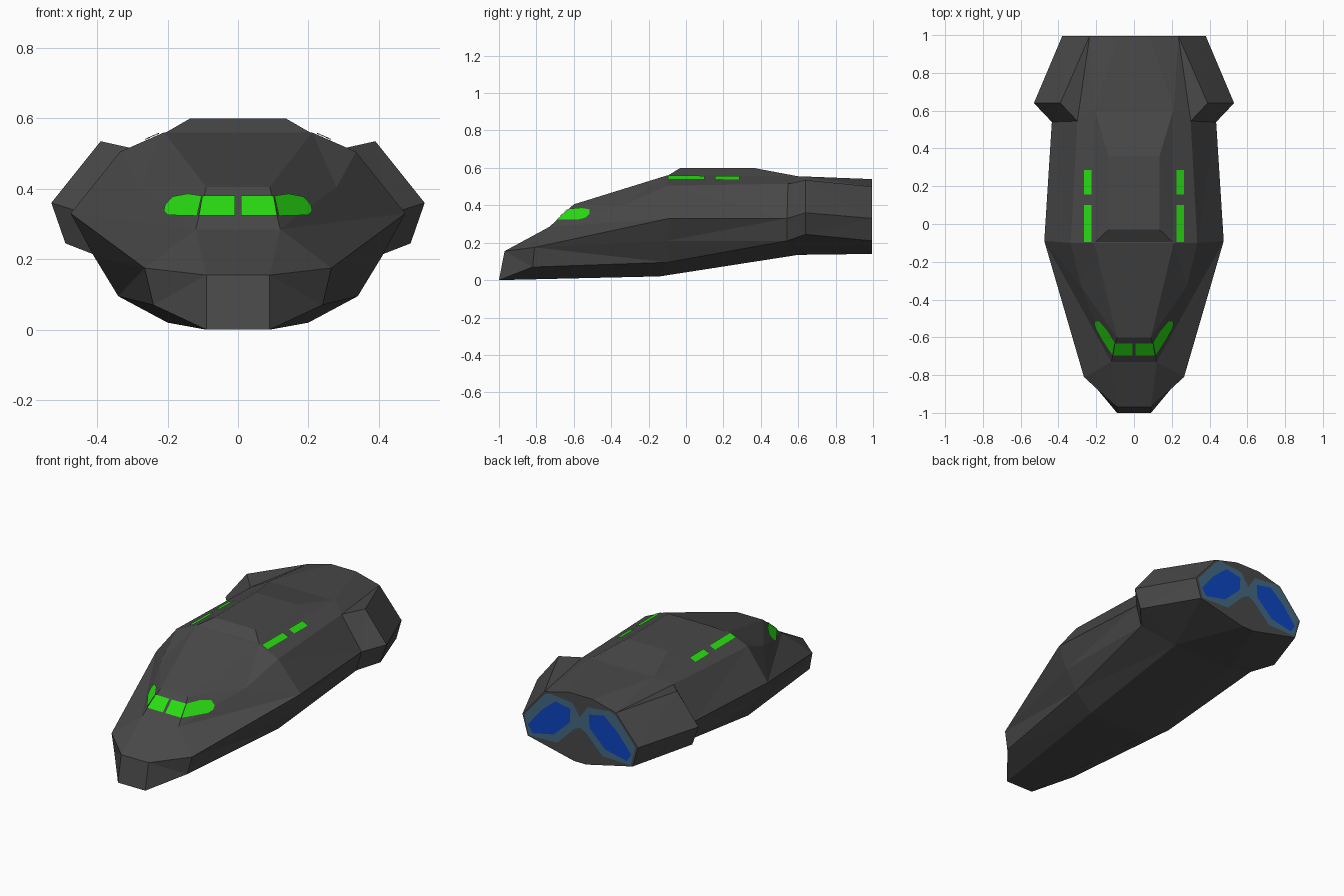
import bpy, bmesh
from mathutils import Vector
from mathutils.bvhtree import BVHTree

if "Cube" in bpy.data.objects:
    bpy.data.objects.remove(bpy.data.objects["Cube"])


def material(name, rgb):
    m = bpy.data.materials.new(name)
    m.diffuse_color = (*rgb, 1)
    m.use_nodes = True
    m.node_tree.nodes["Principled BSDF"].inputs["Base Color"].default_value = m.diffuse_color
    return m


GREY = material("dark grey hull", (0.065, 0.065, 0.065))
GREEN = material("green lights", (0.022, 0.72, 0.006))
TEAL = material("slate blue glow", (0.055, 0.14, 0.22))
BLUE = material("blue engine core", (0.004, 0.06, 0.52))


def finish(name, bm, mat):
    me = bpy.data.meshes.new(name)
    bm.to_mesh(me)
    me.materials.append(mat)
    ob = bpy.data.objects.new(name, me)
    bpy.context.collection.objects.link(ob)
    return ob


def mirror(pts):
    return [(-p[0], *p[1:]) for p in pts]


# Hull: lengthwise lines of the right half, front to back
keel = [(.09, -1, 0), (.2, -.14, .02), (.2, .6, .135), (.04, .995, .14)]
chine = [(.09, -1, 0), (.24, -.82, .07), (.34, -.1, .095),
         (.4, .54, .21), (.49, .64, .245), (.345, .995, .21)]
wide = [(.09, -.97, .155), (.265, -.81, .175), (.475, -.09, .33),
        (.435, .54, .33), (.53, .64, .36), (.38, .995, .33)]
mid = wide[:2] + [(.41, -.1, .21)] + wide[3:]
shoulder = [(.28, -.33, .405), (.335, -.1, .505), (.3, .545, .515),
            (.39, .64, .535), (.235, .995, .5)]
deck = [wide[0], (.12, -.73, .285), (.09, -.6, .405),
        (.21, -.1, .56), (.21, .61, .555), (.08, .995, .54)]

bm = bmesh.new()
verts = {}


def face(pts):
    vs = []
    for p in pts:
        if p not in verts:
            verts[p] = bm.verts.new(p)
        if verts[p] not in vs:
            vs.append(verts[p])
    if len(vs) > 2 and not bm.faces.get(vs):
        bm.faces.new(vs)


def both(pts):
    face(pts)
    face(mirror(pts))


def strip(a, b):
    """Bridge two lengthwise lines, stepping along y, on both sides."""
    i = j = 0
    while i < len(a) - 1 or j < len(b) - 1:
        ya = a[i + 1][1] if i < len(a) - 1 else 9
        yb = b[j + 1][1] if j < len(b) - 1 else 9
        ni = i + (ya <= yb + .12 and ya < 9)
        nj = j + (yb <= ya + .12 and yb < 9)
        both([a[i], a[ni], b[nj], b[j]])
        i, j = ni, nj


strip(keel, chine)
strip(chine, mid)
strip(mid, wide)
# nose sides, cockpit sides and shoulders
strip(wide[:3], deck[:2])
both([deck[1], wide[2], shoulder[0], deck[2]])
both([wide[2], shoulder[1], shoulder[0]])
both([deck[2], shoulder[0], shoulder[1], deck[3]])
strip(wide[2:], shoulder[1:])
# rear deck with the valley beside the engine pods
strip(shoulder[1:3] + shoulder[-1:], deck[3:])
both(shoulder[2:])
# centre panels, nose and tail
for line in (keel, deck):
    for p, q in zip(line, line[1:]):
        face([p, q] + mirror([q, p]))
face([keel[0], deck[0]] + mirror([deck[0], keel[0]]))
tail = [line[-1] for line in (keel, chine, wide, shoulder, deck)]
face(tail + mirror(tail[::-1]))
bmesh.ops.recalc_face_normals(bm, faces=bm.faces)
bmesh.ops.triangulate(bm, faces=bm.faces)
tree = BVHTree.FromBMesh(bm)
finish("hull", bm, GREY)

# Raised roof
bm = bmesh.new()
for p in [(.21, -.1, .557), (.135, -.03, .6), (.135, .36, .6), (.21, .61, .553)]:
    for s in (1, -1):
        bm.verts.new((s * p[0], p[1], p[2]))
bmesh.ops.convex_hull(bm, input=bm.verts)
bmesh.ops.dissolve_limit(bm, angle_limit=.01, verts=bm.verts, edges=bm.edges)
finish("roof", bm, GREY)


# Lights: outlines projected onto the hull, seen from the front, top or back
def decal(name, outline, view, mat, lift=.005):
    start = {"front": lambda a, b: (a, -2, b), "back": lambda a, b: (a, 2, b),
             "top": lambda a, b: (a, b, 2)}[view]
    ray = Vector({"front": (0, 1, 0), "back": (0, -1, 0), "top": (0, 0, -1)}[view])
    for side, s in (("right", 1), ("left", -1)):
        bm = bmesh.new()
        vs = []
        for a, b in outline:
            hit, normal, _, _ = tree.ray_cast(Vector(start(s * a, b)), ray)
            vs.append(bm.verts.new(hit + normal * lift))
        f = bm.faces.new(vs)
        f.normal_update()
        if f.normal.dot(ray) > 0:
            f.normal_flip()
        finish(name + "_" + side, bm, mat)


decal("windscreen", [(.008, .32), (.111, .32), (.098, .377), (.008, .377)],
      "front", GREEN)
decal("side_window", [(.113, .32), (.195, .323), (.207, .335), (.204, .352),
                      (.182, .375), (.14, .383), (.1, .377)], "front", GREEN)
for name, y0, y1 in (("front_deck_light", -.095, .1), ("rear_deck_light", .155, .285)):
    decal(name, [(.222, y0), (.262, y0), (.262, y1), (.222, y1)], "top", GREEN)

# Engine glow on the tail
decal("engine_glow", [(0, .41), (.05, .485), (.2, .5), (.235, .485), (.365, .33),
                      (.335, .215), (.15, .22), (.04, .33), (0, .35)],
      "back", TEAL, .003)
decal("engine_core", [(.06, .445), (.16, .465), (.25, .39), (.34, .28),
                      (.31, .235), (.17, .265), (.065, .365)], "back", BLUE, .005)
